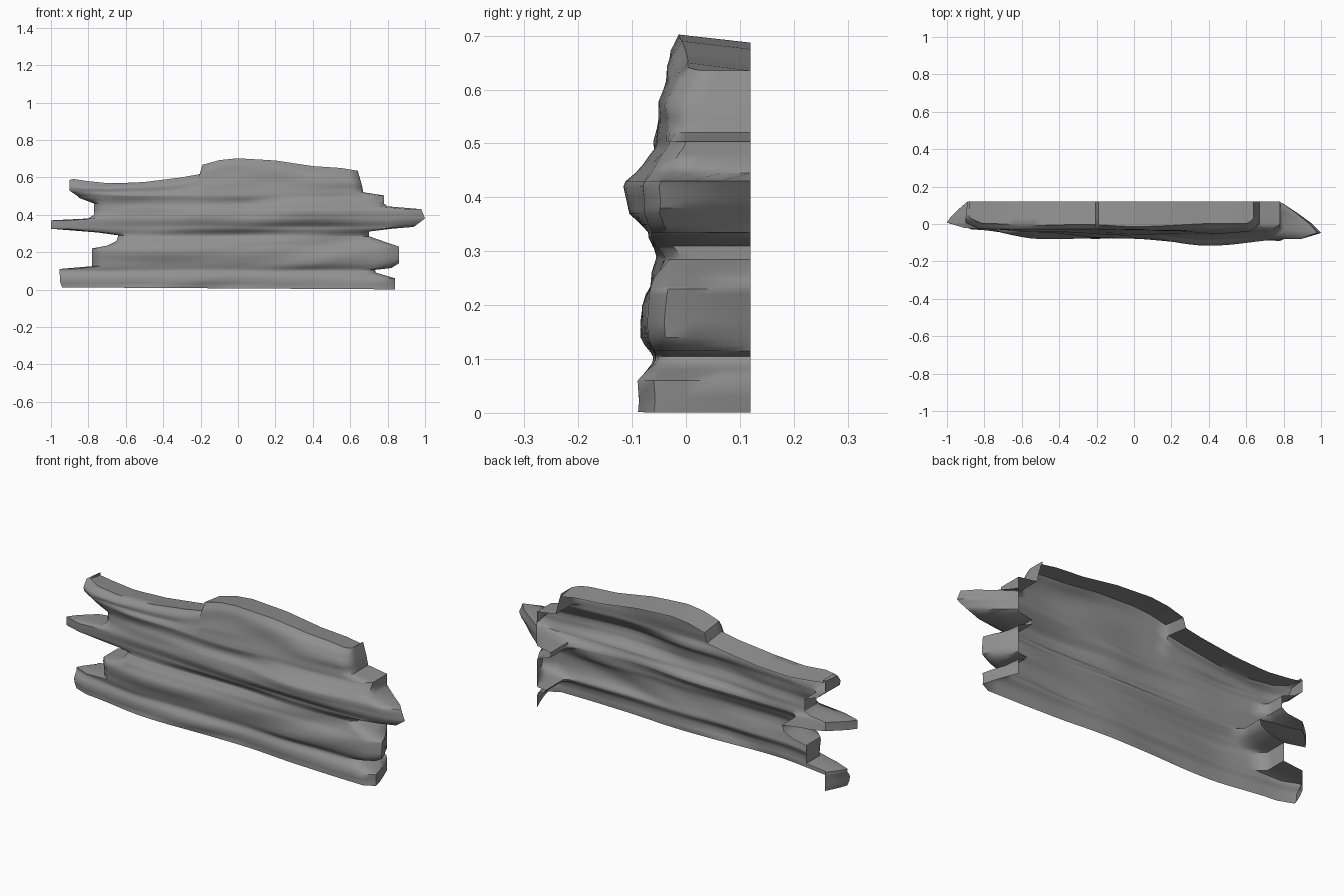
import bpy
import bmesh
from mathutils import Vector, noise

if "Cube" in bpy.data.objects:
    bpy.data.objects.remove(bpy.data.objects["Cube"], do_unlink=True)

BACK = 0.12      # depth of the open rear rim
CREST = 0.7      # nominal height of the topmost layer
SHOULDER = 0.5   # above this, rows are squeezed to follow the crest line

# Ragged end outlines as (height, x), and crest line as (x, height)
left_end = [(0, -.94), (.03, -.95), (.11, -.955), (.125, -.78), (.22, -.78),
            (.235, -.7), (.26, -.65), (.29, -.64), (.305, -.75), (.325, -1),
            (.37, -1), (.38, -.8), (.4, -.77), (.46, -.77), (.49, -.85),
            (.56, -.9), (.68, -.9), (.7, -.88)]
right_end = [(0, .84), (.06, .84), (.09, .74), (.105, .73), (.115, .82),
             (.14, .86), (.23, .86), (.25, .8), (.285, .7), (.31, .7),
             (.325, .82), (.335, .94), (.38, 1), (.43, .98), (.445, .8),
             (.46, .78), (.505, .78), (.53, .67), (.6, .66), (.7, .64)]
crest_line = [(-.9, .595), (-.85, .585), (-.68, .567), (-.5, .575), (-.3, .6),
              (-.205, .617), (-.19, .667), (-.1, .692), (0, .702), (.2, .69),
              (.4, .66), (.55, .65), (.64, .635)]

# Front relief in hundredths, one row of heights per station along x
heights = [0, .06, .1, .14, .2, .25, .29, .33, .37, .42, .46, .5, .55, .6, .65, .7]
stations = [-.9, -.5, 0, .4, .85]
relief = [
    [2, 3, 0, 1, 2, 1, 0, 2, 2, 0, 0, 1, 2, 2, 1, 0],
    [7, 7, 5, 6, 8, 6, 3, 4, 5, 4, 3, 4, 3, 3, 2, 0],
    [6, 7, 5, 6, 7, 5, 3, 6, 8, 7, 5, 6, 5, 4, 3, 1],
    [8, 8, 6, 8, 8, 6, 5, 7, 11, 11, 8, 6, 5, 5, 3, 0],
    [9, 9, 6, 7, 7, 6, 4, 6, 8, 8, 5, 3, 2, 3, 1, 0],
]


def lookup(points, t, smooth=False):
    """Interpolate a list of (position, value) pairs."""
    if t <= points[0][0]:
        return points[0][1]
    for (a, p), (b, q) in zip(points, points[1:]):
        if t <= b:
            f = (t - a) / (b - a)
            if smooth:
                f = f * f * (3 - 2 * f)
            return p + (q - p) * f
    return points[-1][1]


def front_depth(x, v):
    """Layered rock relief with long, slightly slanted ripples."""
    across = [(s, lookup(list(zip(heights, row)), v, True))
              for s, row in zip(stations, relief)]
    depth = -lookup(across, x, True) / 100
    ripple = noise.noise(Vector((x * 2.5, v * 14 - x * 1.2, 3.0)))
    return max(depth + ripple * 0.014, -BACK)


def height_at(x, v):
    if v <= SHOULDER:
        return v + 0.012 * max(0, 1 - v / 0.05) * (0.5 - x * 0.5)
    share = (v - SHOULDER) / (CREST - SHOULDER)
    return SHOULDER + share * (lookup(crest_line, x) - SHOULDER)


def column_positions(v):
    """Even columns in the middle, stretched columns towards both ends."""
    lo, hi = lookup(left_end, v), lookup(right_end, v)
    steps = [0, .2, .4, .6, .8, .92]
    left = [lo + (-.6 - lo) * (1 - (1 - s) ** 1.2) for s in steps]
    right = [hi + (.6 - hi) * (1 - (1 - s) ** 1.2) for s in steps]
    middle = sorted([i * 0.05 for i in range(-12, 13) if i != -4] + [-.205, -.19])
    return left + middle + right[::-1]


def build_row(bm, v, back=0.0):
    """One horizontal strip of vertices, wrapped to the rear at both ends."""
    xs = column_positions(v)
    pts = []
    for x in xs:
        gap = min(x - xs[0], xs[-1] - x)
        y = front_depth(x, v) + 0.03 * max(0, 1 - gap / 0.05) ** 2
        z = height_at(x, v) - 0.015 * back
        pts.append(Vector((x, y + (BACK - y) * back, z)))

    def wrap(p, share, bulge):
        rim_x = min(max(p.x, -.89), .78)
        return Vector((p.x + (rim_x - p.x) * (share - bulge),
                       p.y + (BACK - p.y) * share, p.z))

    ends = [(1, 0), (.65, .06), (.3, .08)]
    pts = ([wrap(pts[0], *e) for e in ends] + pts
           + [wrap(pts[-1], *e) for e in ends[::-1]])
    return [bm.verts.new(p) for p in pts]


# Row heights follow every break in the outlines and relief
rows = []
for v in sorted([p[0] for p in left_end + right_end] + heights
                + [.02, .08, .17, .35, .395, .48, .575, .625, .67]):
    if not rows or v - rows[-1] > 0.004:
        rows.append(v)

# Rock shell: ragged front, ends and top, open at the rear and underneath
bm = bmesh.new()
grid = [build_row(bm, v) for v in rows]
grid += [build_row(bm, CREST, b) for b in (.3, .65, 1)]
for low, high in zip(grid, grid[1:]):
    for j in range(len(low) - 1):
        bm.faces.new((low[j], low[j + 1], high[j + 1], high[j]))
bmesh.ops.dissolve_degenerate(bm, dist=0.0005, edges=bm.edges[:])

mesh = bpy.data.meshes.new("layered_rock")
bm.to_mesh(mesh)
bm.free()
rock = bpy.data.objects.new("layered_rock", mesh)
bpy.context.collection.objects.link(rock)

# Stone material
stone = bpy.data.materials.new("grey_stone")
stone.use_nodes = True
colour = (0.28, 0.28, 0.28, 1)
stone.diffuse_color = colour
shader = stone.node_tree.nodes["Principled BSDF"]
shader.inputs["Base Color"].default_value = colour
shader.inputs["Roughness"].default_value = 0.9
mesh.materials.append(stone)

bpy.context.view_layer.objects.active = rock
rock.select_set(True)
bpy.ops.object.shade_smooth_by_angle(angle=0.9)
